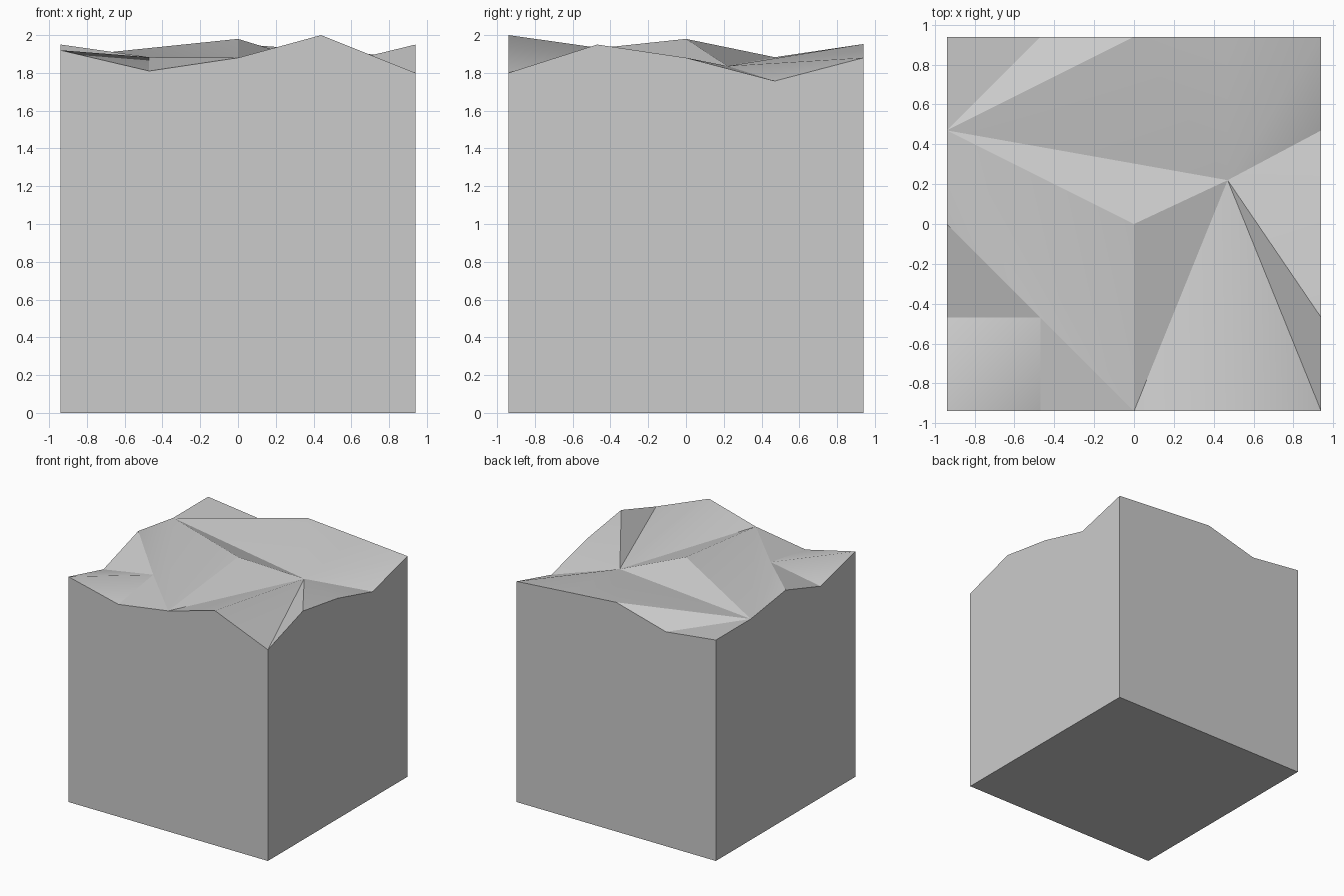
import bpy
import bmesh

cube = bpy.data.objects.get("Cube")
if cube:
    bpy.data.objects.remove(cube, do_unlink=True)

H = 0.94   # half width of the block
Q = 0.47   # surface grid step

# Named surface points: compass edges, centre peak, hollow and ridge end
points = {
    "sw": (-H, -H, 1.92), "ssw": (-Q, -H, 1.81), "s": (0, -H, 1.88),
    "sse": (0.44, -H, 2.0), "se": (H, -H, 1.8),
    "ese": (H, -Q, 1.95), "e": (H, 0, 1.88), "ene": (H, Q, 1.757),
    "ne": (H, H, 1.88), "nne": (Q, H, 1.917), "n": (0, H, 1.953),
    "nnw": (-Q, H, 1.827), "nw": (-H, H, 1.883),
    "wnw": (-H, Q, 1.883), "w": (-H, 0, 1.95), "wsw": (-H, -Q, 1.803),
    "peak": (0, 0, 1.98), "hollow": (Q, 0.22, 1.836), "spur": (-Q, -Q, 1.883),
}

# Each facet is a fan around its first point, smooth inside and sharp outside
facets = [
    "hollow peak s", "hollow s sse se", "hollow se ese",
    "hollow ese e ene", "hollow ene ne nne n wnw", "hollow wnw peak",
    "wnw n nnw", "wnw nnw nw", "wnw w spur s peak",
    "spur w wsw", "spur wsw sw ssw", "spur ssw s",
]

# Sides run along the top edge from corner to corner
sides = ["sw ssw s sse se", "se ese e ene ne", "ne nne n nnw nw", "nw wnw w wsw sw"]

bm = bmesh.new()
v = {name: bm.verts.new(co) for name, co in points.items()}
base = {name: bm.verts.new((*points[name][:2], 0)) for name in ("sw", "se", "ne", "nw")}

# Rough top surface
soft = []
for facet in facets:
    hub, *rim = [v[name] for name in facet.split()]
    for a, b in zip(rim, rim[1:]):
        bm.faces.new((hub, a, b)).smooth = True
    soft += [(hub, r) for r in rim[1:-1]]

# Flat sides and base
for side in sides:
    names = side.split()
    bm.faces.new([base[names[0]], base[names[-1]]] + [v[n] for n in reversed(names)])
bm.faces.new(list(base.values()))

for edge in bm.edges:
    edge.smooth = False
for a, b in soft:
    bm.edges.get((a, b)).smooth = True
bmesh.ops.recalc_face_normals(bm, faces=bm.faces[:])

mesh = bpy.data.meshes.new("stone_block")
bm.to_mesh(mesh)
bm.free()
block = bpy.data.objects.new("stone_block", mesh)
bpy.context.collection.objects.link(block)

# Plain grey stone
grey = (0.6, 0.6, 0.6, 1)
stone = bpy.data.materials.new("grey_stone")
stone.use_nodes = True
stone.diffuse_color = grey
stone.node_tree.nodes["Principled BSDF"].inputs["Base Color"].default_value = grey
mesh.materials.append(stone)
